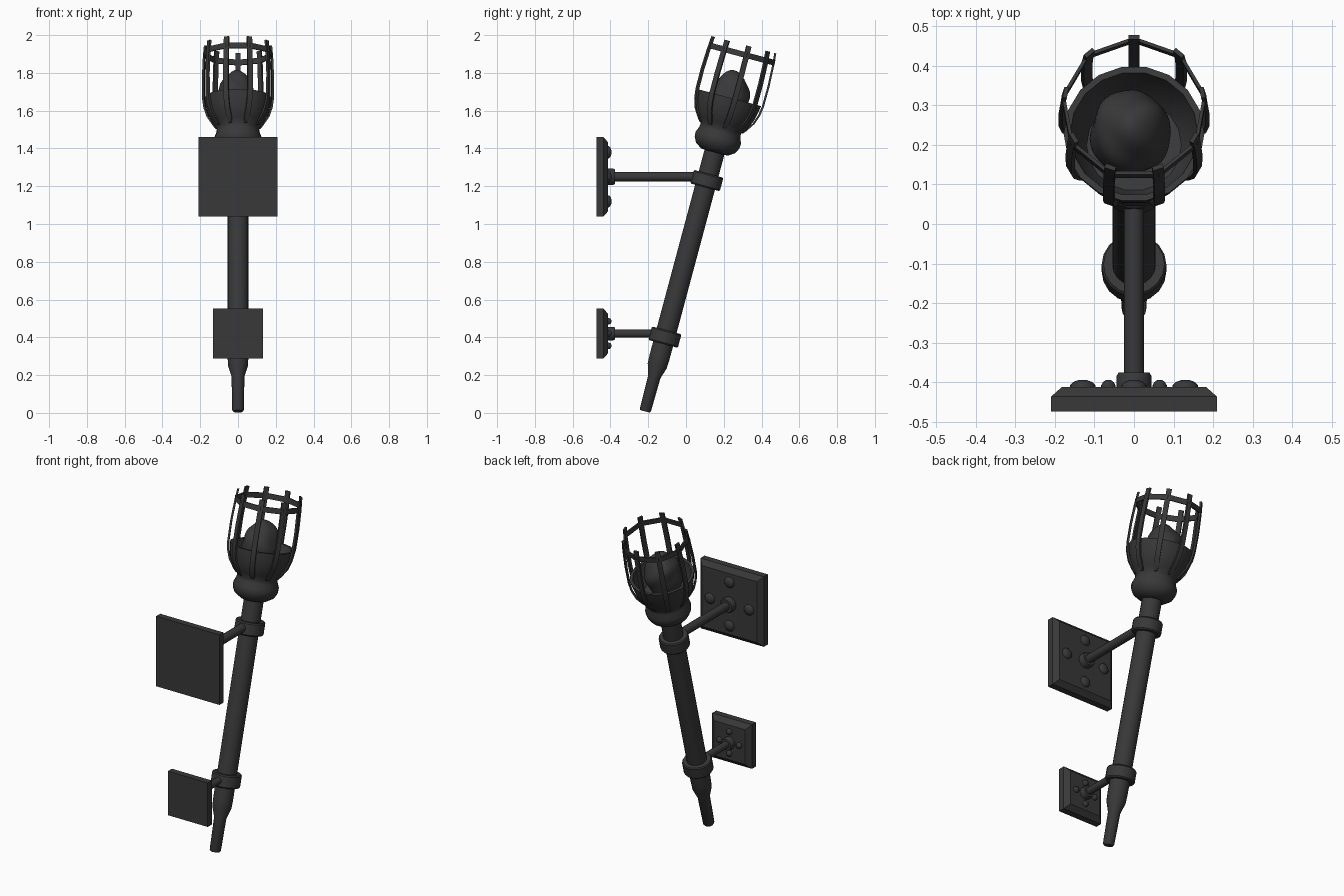
import bpy, bmesh, math
from mathutils import Matrix, Vector

cube = bpy.data.objects.get("Cube")
if cube:
    bpy.data.objects.remove(cube, do_unlink=True)

iron = bpy.data.materials.new("dark iron")
iron.use_nodes = True
COLOUR = (0.04, 0.04, 0.04, 1)
iron.diffuse_color = COLOUR
bsdf = iron.node_tree.nodes["Principled BSDF"]
bsdf.inputs["Base Color"].default_value = COLOUR
bsdf.inputs["Roughness"].default_value = 0.7

# Leaning frame of the torch, and a frame whose z axis points along +y
TORCH = Matrix.Translation((0, -0.217, 0.008)) @ Matrix.Rotation(math.radians(-15), 4, 'X')
OUTWARD = Matrix.Rotation(math.radians(-90), 4, 'X')


def finish(name, bm, matrix, angle=35):
    bmesh.ops.recalc_face_normals(bm, faces=bm.faces)
    bm.transform(matrix)
    mesh = bpy.data.meshes.new(name)
    bm.to_mesh(mesh)
    bm.free()
    mesh.materials.append(iron)
    obj = bpy.data.objects.new(name, mesh)
    bpy.context.collection.objects.link(obj)
    bpy.ops.object.select_all(action='DESELECT')
    obj.select_set(True)
    bpy.context.view_layer.objects.active = obj
    bpy.ops.object.shade_smooth_by_angle(angle=math.radians(angle))
    return obj


def bridge(bm, loops, closed=False):
    """Join successive vertex loops with quads."""
    pairs = list(zip(loops, loops[1:]))
    if closed:
        pairs.append((loops[-1], loops[0]))
    for a, b in pairs:
        n = len(a)
        for i in range(n):
            bm.faces.new((a[i], a[(i + 1) % n], b[(i + 1) % n], b[i]))


def lathe(name, profile, matrix, sides=18, closed=False, turn=0.0, angle=35):
    """Revolve (radius, height) points around z; cap the ends unless closed."""
    bm = bmesh.new()
    loops = []
    for r, h in profile:
        loops.append([bm.verts.new((r * math.cos(turn + math.tau * i / sides),
                                    r * math.sin(turn + math.tau * i / sides), h))
                      for i in range(sides)])
    bridge(bm, loops, closed)
    if not closed:
        bm.faces.new(loops[0])
        bm.faces.new(loops[-1])
    return finish(name, bm, matrix, angle)


# Handle with a narrow foot
lathe("handle", [(0.026, 0), (0.031, 0.008), (0.034, 0.19), (0.053, 0.25),
                 (0.055, 0.3), (0.055, 1.46)], TORCH)

# Clamps around the handle
for name, h in (("lower_clamp", 0.407), ("upper_clamp", 1.265)):
    lathe(name, [(0.05, h - 0.037), (0.077, h - 0.037), (0.082, h - 0.03),
                 (0.082, h + 0.03), (0.077, h + 0.037), (0.05, h + 0.037)],
          TORCH, closed=True)

# Hollow cup
lathe("cup", [(0.055, 1.42), (0.075, 1.422), (0.11, 1.445), (0.125, 1.475),
              (0.126, 1.50), (0.114, 1.53), (0.112, 1.55), (0.135, 1.58),
              (0.16, 1.63), (0.172, 1.68), (0.178, 1.72), (0.162, 1.72),
              (0.15, 1.66), (0.12, 1.61)], TORCH, angle=50)

# Lumpy ember mass sitting in the cup
bm = bmesh.new()
bmesh.ops.create_icosphere(bm, subdivisions=4, radius=1)
for v in bm.verts:
    p = v.co.copy()
    lump = 1 + 0.05 * math.sin(4 * p.x + 2 * p.z) * math.cos(4 * p.y + 1) \
             + 0.03 * math.sin(7 * p.z + 3 * p.x)
    v.co = Vector((p.x * 0.1, p.y * 0.105, p.z * 0.135)) * lump
finish("ember", bm, TORCH @ Matrix.Translation((-0.008, 0, 1.725)), 60)

# Cage: nine flat bars and one faceted hoop
BARS = 9
path = [(0.116, 1.555), (0.132, 1.575), (0.162, 1.62), (0.179, 1.67),
        (0.186, 1.72), (0.187, 1.83), (0.182, 1.94), (0.176, 2.01)]
for k in range(BARS):
    bm = bmesh.new()
    loops = []
    for j, (r, h) in enumerate(path):
        w = 0.009 if j == 0 else 0.014
        loops.append([bm.verts.new((x, r + d, h)) for x, d in
                      ((-w, -0.006), (w, -0.006), (w, 0.005), (-w, 0.005))])
    bridge(bm, loops)
    bm.faces.new(loops[0])
    bm.faces.new(loops[-1])
    finish(f"cage_bar_{k + 1}", bm, TORCH @ Matrix.Rotation(math.tau * k / BARS, 4, 'Z'))

lathe("cage_hoop", [(0.178, 1.945), (0.187, 1.945), (0.186, 1.975), (0.177, 1.975)],
      TORCH, sides=BARS, closed=True, turn=math.pi / 2, angle=20)


def bracket(name, z, half, bolt_gap, bolt_r, rod_r, rod_end):
    """Wall plate with chamfered face, four bolts, a hub and a rod."""
    back, shoulder, face = -0.475, -0.437, -0.412
    bm = bmesh.new()
    loops = []
    for y, s in ((back, half), (shoulder, half), (face, half - 0.028)):
        loops.append([bm.verts.new((sx * s, y, z + sz * s))
                      for sx, sz in ((-1, -1), (1, -1), (1, 1), (-1, 1))])
    bridge(bm, loops)
    bm.faces.new(loops[0])
    bm.faces.new(loops[-1])
    finish(name + "_wall_plate", bm, Matrix(), 20)

    def on_face(x, dz):
        return Matrix.Translation((x, face, z + dz)) @ OUTWARD

    for i, (dx, dz) in enumerate(((1, 0), (-1, 0), (0, 1), (0, -1))):
        lathe(f"{name}_bolt_{i + 1}",
              [(bolt_r, -0.01), (bolt_r, 0.004), (bolt_r * 0.75, 0.012),
               (bolt_r * 0.35, 0.017)],
              on_face(dx * bolt_gap, dz * bolt_gap), sides=12, angle=60)

    hub = rod_r * 1.75
    lathe(name + "_hub", [(hub, -0.01), (hub, 0.028), (hub * 0.9, 0.036),
                          (rod_r, 0.036)], on_face(0, 0), sides=14)
    lathe(name + "_rod", [(rod_r, 0), (rod_r, rod_end - face)], on_face(0, 0), sides=14)


bracket("upper", 1.25, 0.21, 0.13, 0.032, 0.025, 0.07)
bracket("lower", 0.42, 0.132, 0.065, 0.018, 0.021, -0.13)
